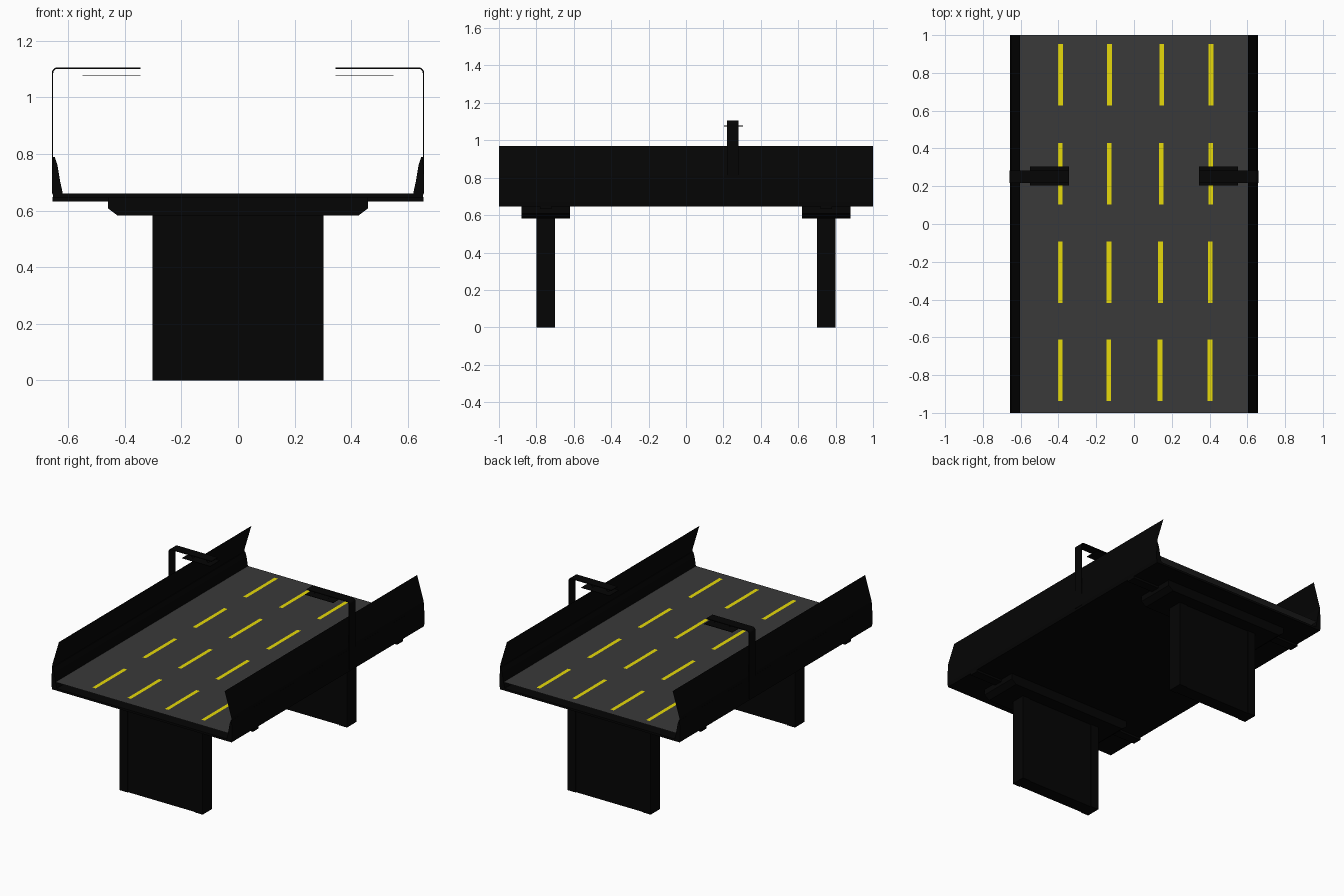
import bpy, bmesh, math

if "Cube" in bpy.data.objects:
    bpy.data.objects.remove(bpy.data.objects["Cube"])


def material(name, rgb):
    m = bpy.data.materials.new(name)
    m.diffuse_color = (*rgb, 1)
    m.use_nodes = True
    m.node_tree.nodes["Principled BSDF"].inputs["Base Color"].default_value = m.diffuse_color
    return m


BLACK = material("dark_structure", (0.0014, 0.0014, 0.0014))
ASPHALT = material("asphalt_grey", (0.041, 0.041, 0.041))
YELLOW = material("lane_yellow", (0.80, 0.70, 0.003))


def finish(name, bm, mat):
    me = bpy.data.meshes.new(name)
    bm.to_mesh(me)
    bm.free()
    me.materials.append(mat)
    ob = bpy.data.objects.new(name, me)
    bpy.context.collection.objects.link(ob)
    return ob


def box(name, x0, x1, y0, y1, z0, z1, mat=BLACK):
    return extrude(name, [(x0, z0), (x1, z0), (x1, z1), (x0, z1)], y0, y1, mat)


def sheet(name, corners, z, mat):
    bm = bmesh.new()
    bm.faces.new([bm.verts.new((x, y, z)) for x, y in corners])
    return finish(name, bm, mat)


def extrude(name, profile, y0, y1, mat=BLACK, closed=True, sx=1):
    """Extrude an x-z profile along y; open profiles become sheets."""
    bm = bmesh.new()
    a = [bm.verts.new((sx * x, y0, z)) for x, z in profile]
    b = [bm.verts.new((sx * x, y1, z)) for x, z in profile]
    n = len(profile)
    for i in range(n if closed else n - 1):
        j = (i + 1) % n
        bm.faces.new((a[i], a[j], b[j], b[i]))
    if closed:
        bm.faces.new(a)
        bm.faces.new(b)
    bmesh.ops.recalc_face_normals(bm, faces=bm.faces[:])
    return finish(name, bm, mat)


# Deck slab and the road sheet lying above it
box("deck", -0.65, 0.65, -1, 1, 0.646, 0.660)
sheet("road_surface", [(-0.628, -1), (0.628, -1), (0.628, 1), (-0.628, 1)], 0.700, ASPHALT)

# Lane dashes, drifting slightly sideways along the road
for x, drift in ((-0.39, 0.001), (-0.132, 0.003), (0.142, 0.006), (0.405, 0.004)):
    for y in (0.79, 0.267, -0.255, -0.775):
        c, w, h = x + drift * y, 0.0125, 0.163
        sheet("lane_dash", [(c - w, y - h), (c + w, y - h), (c + w, y + h), (c - w, y + h)], 0.7015, YELLOW)

# Side barriers, leaning noise screens and street lamps, mirrored
barrier = [(0.62, 0.646), (0.653, 0.646), (0.657, 0.67), (0.657, 0.72), (0.653, 0.79),
           (0.648, 0.79), (0.638, 0.76), (0.628, 0.70), (0.62, 0.665)]
screen = [(0.653, 0.785), (0.651, 0.81), (0.603, 0.97)]
for side, s in (("right", 1), ("left", -1)):
    extrude(side + "_barrier", barrier, -1, 1, sx=s)
    extrude(side + "_noise_screen", screen, -1, 1, closed=False, sx=s)

    # Lamp post: bent flat strip with a rounded corner
    outer, inner = [(0.658, 0.66)], [(0.653, 0.66)]
    for i in range(6):
        t = math.radians(90 * i / 5)
        c, d = math.cos(t), math.sin(t)
        outer.append((0.638 + 0.020 * c, 1.086 + 0.020 * d))
        inner.append((0.638 + 0.015 * c, 1.086 + 0.015 * d))
    outer.append((0.345, 1.106))
    inner.append((0.345, 1.101))
    extrude(side + "_lamp_post", outer + inner[::-1], 0.218, 0.282, sx=s)

    # Lamp head plate and its hangers
    box(side + "_lamp_head", s * 0.345, s * 0.55, 0.204, 0.304, 1.075, 1.078)
    for x in (0.395, 0.505):
        extrude(side + "_lamp_hanger", [(x - 0.012, 1.078), (x, 1.09), (x, 1.102)],
                0.235, 0.265, closed=False, sx=s)

# Piers with chamfered caps and full-width cross beams
cap = [(-0.46, 0.647), (-0.46, 0.608), (-0.425, 0.582), (0.425, 0.582), (0.46, 0.608), (0.46, 0.647)]
for end, y in (("front", -0.75), ("back", 0.75)):
    extrude(end + "_pier_cap", cap, y - 0.13, y + 0.13)
    box(end + "_cross_beam", -0.655, 0.655, y - 0.03, y + 0.03, 0.632, 0.648)
    box(end + "_pier_wall", -0.25, 0.25, y - 0.044, y + 0.044, 0, 0.584)
    for s in (-1, 1):
        box(end + "_pier_column", s * 0.245, s * 0.302, y - 0.049, y + 0.049, 0, 0.584)
